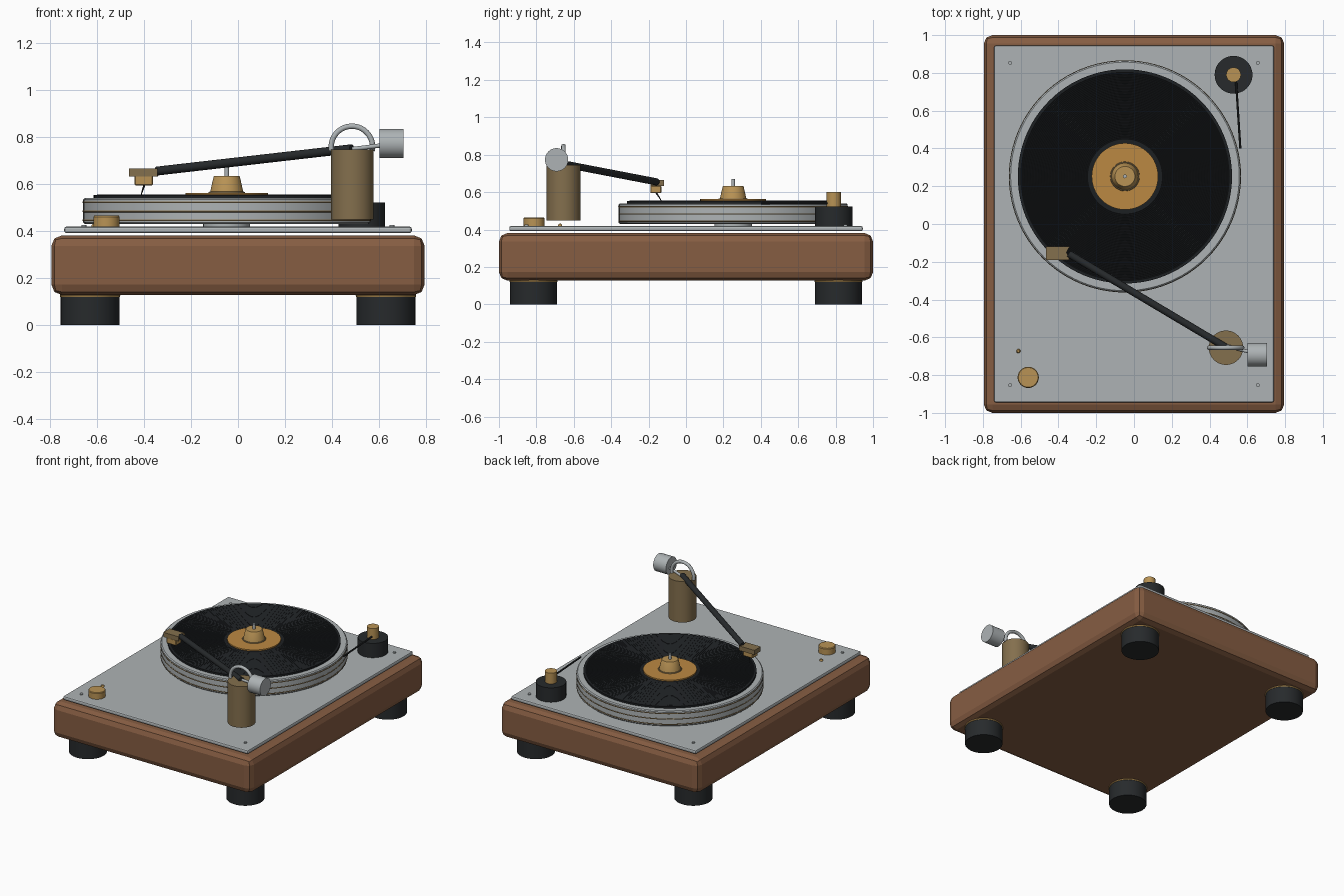
import bpy, bmesh, math
from mathutils import Vector

if "Cube" in bpy.data.objects:
    bpy.data.objects.remove(bpy.data.objects["Cube"])

def material(name, rgb):
    m = bpy.data.materials.new(name)
    m.diffuse_color = (*rgb, 1)
    m.use_nodes = True
    m.node_tree.nodes["Principled BSDF"].inputs["Base Color"].default_value = m.diffuse_color
    return m

WOOD = material("walnut", (0.24, 0.11, 0.055))
SILVER = material("aluminium", (0.42, 0.45, 0.46))
BRASS = material("brass", (0.48, 0.29, 0.09))
BRONZE = material("dark_brass", (0.23, 0.16, 0.075))
BLACK = material("rubber_black", (0.02, 0.023, 0.025))
VINYL = material("vinyl", (0.012, 0.014, 0.016))
LABEL = material("label_orange", (0.5, 0.25, 0.055))

def finish(bm, name, mat, loc=(0, 0, 0), smooth=True):
    bmesh.ops.recalc_face_normals(bm, faces=bm.faces)
    me = bpy.data.meshes.new(name)
    bm.to_mesh(me)
    bm.free()
    ob = bpy.data.objects.new(name, me)
    bpy.context.collection.objects.link(ob)
    ob.location = loc
    me.materials.append(mat)
    if smooth:
        bpy.ops.object.select_all(action='DESELECT')
        ob.select_set(True)
        bpy.context.view_layer.objects.active = ob
        bpy.ops.object.shade_smooth_by_angle(angle=math.radians(35))
    return ob

def lathe(name, profile, loc, mat, segs=64, smooth=True):
    """Spin an (r, z) profile around z."""
    bm = bmesh.new()
    vs = [bm.verts.new((r, 0, z)) for r, z in profile]
    es = [bm.edges.new(p) for p in zip(vs, vs[1:])]
    bmesh.ops.spin(bm, geom=vs + es, cent=(0, 0, 0), axis=(0, 0, 1),
                   angle=2 * math.pi, steps=segs)
    bmesh.ops.remove_doubles(bm, verts=bm.verts, dist=1e-5)
    return finish(bm, name, mat, loc, smooth)

def disc(name, x, y, r, z0, z1, mat, segs=48):
    return lathe(name, [(0, z0), (r, z0), (r, z1), (0, z1)], (x, y, 0), mat, segs)

def ring(name, x, y, z, R, r, mat, segs=96):
    pts = [(R + r * math.cos(i * math.pi / 4), z + r * math.sin(i * math.pi / 4))
           for i in range(9)]
    return lathe(name, pts, (x, y, 0), mat, segs)

def rod(name, a, b, r, mat, r2=None, segs=24):
    a, b = Vector(a), Vector(b)
    d = b - a
    bm = bmesh.new()
    bmesh.ops.create_cone(bm, cap_ends=True, segments=segs, radius1=r,
                          radius2=r if r2 is None else r2, depth=d.length)
    bmesh.ops.rotate(bm, verts=bm.verts, cent=(0, 0, 0),
                     matrix=Vector((0, 0, 1)).rotation_difference(d).to_matrix())
    return finish(bm, name, mat, (a + b) / 2)

def box(name, lo, hi, mat, bevel=0, segs=1):
    lo, hi = Vector(lo), Vector(hi)
    bm = bmesh.new()
    bmesh.ops.create_cube(bm, size=1)
    bmesh.ops.scale(bm, vec=hi - lo, verts=bm.verts)
    if bevel:
        bmesh.ops.bevel(bm, geom=bm.edges[:], offset=bevel, segments=segs,
                        profile=0.5, affect='EDGES')
    return finish(bm, name, mat, (lo + hi) / 2, smooth=False)

# Plinth and top plate
box("plinth", (-0.795, -1, 0.127), (0.795, 1, 0.381), WOOD, 0.045, 2)
box("top_plate", (-0.74, -0.945, 0.391), (0.74, 0.945, 0.418), SILVER, 0.009, 2)

# Feet with brass collars, and plate screws
for i, (sx, sy) in enumerate([(-1, -1), (1, -1), (-1, 1), (1, 1)]):
    disc(f"foot_{i}", sx * 0.63, sy * 0.815, 0.125, 0, 0.125, BLACK)
    ring(f"foot_collar_{i}", sx * 0.63, sy * 0.815, 0.124, 0.122, 0.007, BRASS, 48)
    disc(f"plate_screw_{i}", sx * 0.656, sy * 0.853, 0.01, 0.41, 0.426, SILVER, 16)

# Platter with three inlaid rings
px, py = -0.048, 0.252
lathe("platter", [(0, 0.43), (0.605, 0.43), (0.612, 0.436), (0.612, 0.534),
                  (0.605, 0.54), (0, 0.54)], (px, py, 0), SILVER, 96)
for i, z in enumerate((0.445, 0.483, 0.522)):
    ring(f"platter_ring_{i}", px, py, z, 0.61, 0.0045, BRONZE)
disc("platter_bearing", px, py, 0.1, 0.41, 0.435, SILVER)

# Record: fine zigzag grooves across the playing surface
n = 44
grooves = [(0.555 - 0.36 * i / (2 * n), 0.553 + 0.0018 * (i % 2))
           for i in range(2 * n + 1)]
lathe("record", [(0, 0.54), (0.567, 0.54), (0.567, 0.553)] + grooves + [(0, 0.553)],
      (px, py, 0), VINYL, 96, smooth=False)
disc("record_label", px, py, 0.176, 0.55, 0.562, LABEL, 64)

# Record clamp and spindle
ring("clamp_base_ring", px, py, 0.562, 0.073, 0.005, BRONZE, 48)
lathe("record_clamp", [(0, 0.56), (0.072, 0.56), (0.056, 0.63), (0.053, 0.634),
                       (0, 0.634)], (px, py, 0), BRASS)
disc("spindle", px, py, 0.01, 0.55, 0.67, SILVER, 16)

# Motor, pulley and belt
disc("motor", 0.527, 0.79, 0.1, 0.418, 0.522, BLACK)
disc("motor_pulley", 0.527, 0.79, 0.039, 0.52, 0.6, BRASS)
rod("drive_belt", (0.538, 0.79, 0.54), (0.563, 0.40, 0.54), 0.006, BLACK, segs=10)

# Control knob and indicator lamp
lathe("control_knob", [(0, 0.415), (0.056, 0.415), (0.056, 0.46), (0.052, 0.465),
                       (0, 0.465)], (-0.56, -0.812, 0), BRASS)
lathe("indicator_lamp", [(0, 0.41), (0.011, 0.41), (0.011, 0.424), (0.007, 0.43),
                         (0, 0.432)], (-0.612, -0.673, 0), BRASS, 16)

# Tonearm column
disc("tonearm_column", 0.487, -0.655, 0.091, 0.449, 0.746, BRONZE, 64)

# Bearing arch over the column
cu = bpy.data.curves.new("bearing_arch", 'CURVE')
cu.dimensions = '3D'
cu.bevel_depth = 0.012
cu.bevel_resolution = 3
cu.use_fill_caps = True
pts = [(math.cos(i * math.pi / 32), 0, math.sin(i * math.pi / 32)) for i in range(-2, 35)]
sp = cu.splines.new('POLY')
sp.points.add(len(pts) - 1)
for p, (x, y, z) in zip(sp.points, pts):
    p.co = (0.485 + 0.088 * x, -0.655, 0.758 + 0.088 * z, 1)
cu.materials.append(SILVER)
arch = bpy.data.objects.new("bearing_arch", cu)
bpy.context.collection.objects.link(arch)

# Arm tube, rear stub and counterweight
rod("arm_tube", (0.485, -0.652, 0.75), (-0.345, -0.158, 0.655), 0.019, BLACK)
rod("rear_stub", (0.44, -0.632, 0.743), (0.64, -0.685, 0.768), 0.009, SILVER)
rod("counterweight", (0.602, -0.692, 0.773), (0.704, -0.692, 0.773), 0.062, SILVER, segs=48)

# Headshell with notched rear edge, cartridge and stylus
bm = bmesh.new()
outline = [(-0.465, -0.118), (-0.34, -0.118), (-0.357, -0.15), (-0.342, -0.19),
           (-0.465, -0.19)]
f = bm.faces.new([bm.verts.new((x, y, 0.632)) for x, y in outline])
up = bmesh.ops.extrude_face_region(bm, geom=[f])
bmesh.ops.translate(bm, vec=(0, 0, 0.033),
                    verts=[v for v in up["geom"] if isinstance(v, bmesh.types.BMVert)])
finish(bm, "headshell", BRONZE, smooth=False)
box("cartridge", (-0.44, -0.19, 0.594), (-0.363, -0.132, 0.634), BRASS, 0.003)
rod("stylus", (-0.398, -0.16, 0.598), (-0.412, -0.133, 0.556), 0.005, BLACK, 0.002, 8)
